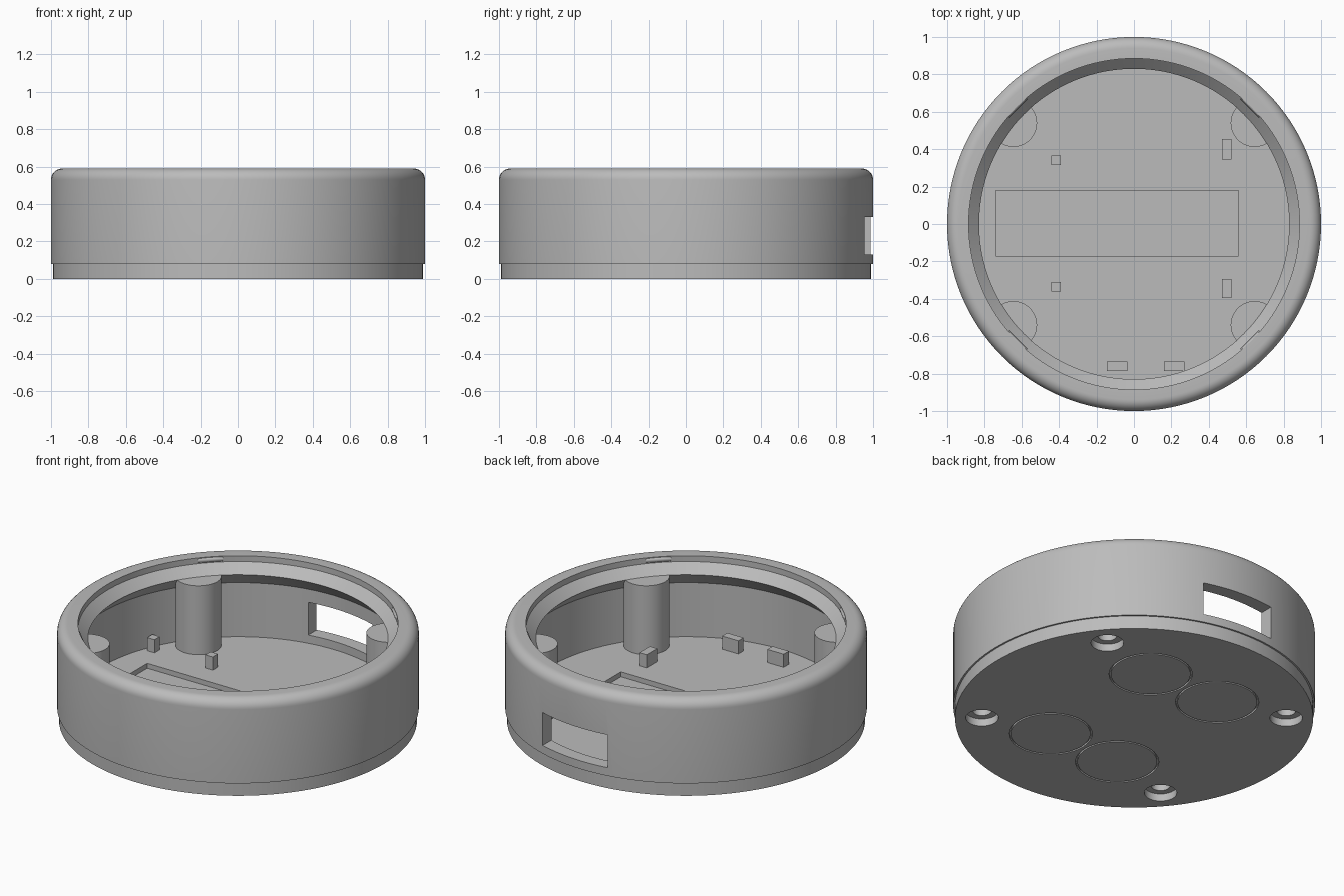
import bpy, bmesh, math
from mathutils import Matrix, Vector

cube = bpy.data.objects.get("Cube")
if cube:
    bpy.data.objects.remove(cube)

grey = bpy.data.materials.new("plain grey")
grey.use_nodes = True
COLOUR = (0.5, 0.5, 0.5, 1)
grey.diffuse_color = COLOUR
grey.node_tree.nodes["Principled BSDF"].inputs["Base Color"].default_value = COLOUR


def finish(name, bm):
    bmesh.ops.recalc_face_normals(bm, faces=bm.faces)
    mesh = bpy.data.meshes.new(name)
    bm.to_mesh(mesh)
    bm.free()
    mesh.materials.append(grey)
    obj = bpy.data.objects.new(name, mesh)
    bpy.context.collection.objects.link(obj)
    return obj


def lathe(name, profile, steps=128, at=(0, 0)):
    """Spin a closed (radius, z) profile round a vertical axis."""
    bm = bmesh.new()
    verts = [bm.verts.new((r, 0, z)) for r, z in profile]
    edges = [bm.edges.new((a, b)) for a, b in zip(verts, verts[1:] + verts[:1])]
    bmesh.ops.spin(bm, geom=verts + edges, cent=(0, 0, 0), axis=(0, 0, 1),
                   angle=math.tau, steps=steps, use_duplicate=False)
    bmesh.ops.remove_doubles(bm, verts=bm.verts, dist=1e-5)
    bmesh.ops.translate(bm, verts=bm.verts, vec=(*at, 0))
    return finish(name, bm)


def cylinder(name, r, z0, z1, at=(0, 0), steps=48):
    bm = bmesh.new()
    bmesh.ops.create_cone(bm, cap_ends=True, segments=steps, radius1=r, radius2=r,
                          depth=z1 - z0,
                          matrix=Matrix.Translation((*at, (z0 + z1) / 2)))
    return finish(name, bm)


def box(name, lo, hi):
    lo, hi = Vector(lo), Vector(hi)
    bm = bmesh.new()
    bmesh.ops.create_cube(bm, size=1, matrix=Matrix.Translation((lo + hi) / 2)
                          @ Matrix.Diagonal((*(hi - lo), 1)))
    return finish(name, bm)


def cut(obj, cutters):
    """Subtract each cutter, then discard it."""
    bpy.context.view_layer.objects.active = obj
    for cutter in cutters:
        mod = obj.modifiers.new("cut", "BOOLEAN")
        mod.operation, mod.solver, mod.object = "DIFFERENCE", "EXACT", cutter
        bpy.ops.object.modifier_apply(modifier=mod.name)
        bpy.data.objects.remove(cutter)


def smooth(obj):
    bpy.ops.object.select_all(action="DESELECT")
    obj.select_set(True)
    bpy.context.view_layer.objects.active = obj
    bpy.ops.object.shade_smooth_by_angle(angle=math.radians(30))


FLOOR, TOP, FILLET = 0.08, 0.59, 0.06
CORNERS = [(sx, sy) for sx in (-1, 1) for sy in (-1, 1)]


def screw_cutters(at):
    return [cylinder("counterbore", 0.09, -0.05, 0.045, at),
            cylinder("screw_bore", 0.052, -0.05, 0.35, at)]


# Outer wall with rounded top edge and inward lip
fillet = [(1 - FILLET + FILLET * math.cos(a), TOP - FILLET + FILLET * math.sin(a))
          for a in (math.pi / 2 * i / 8 for i in range(9))]
wall = lathe("outer_wall", [(0.92, FLOOR), (1, FLOOR)] + fillet
             + [(0.885, TOP), (0.885, 0.555), (0.83, 0.5), (0.92, 0.41)])
cut(wall, [box("port", (-0.16, 0.8, 0.13), (0.3, 1.1, 0.33))])
smooth(wall)

# Base plate with pocket, screw holes and ring grooves underneath
base = cylinder("base_plate", 0.99, 0, FLOOR, steps=128)
cutters = [box("pocket", (-0.74, -0.17, 0.05), (0.56, 0.18, 0.2))]
for sx, sy in CORNERS:
    cutters += screw_cutters((0.645 * sx, 0.54 * sy))
    cutters.append(lathe("groove", [(0.22, -0.02), (0.23, -0.02), (0.23, 0.012),
                                    (0.22, 0.012)], 48, (0.24 * sx, 0.43 * sy)))
cut(base, cutters)
smooth(base)

# Screw posts
for sx, sy in CORNERS:
    at = (0.645 * sx, 0.54 * sy)
    post = cylinder("screw_post", 0.128, FLOOR, 0.5, at)
    cut(post, screw_cutters(at))
    smooth(post)

# Small locating pegs: x, y, width, depth
for x, y, w, d in [(-0.415, 0.34, 0.05, 0.05), (-0.415, -0.335, 0.05, 0.05),
                   (-0.81, 0.34, 0.05, 0.05), (-0.81, -0.335, 0.05, 0.05),
                   (0.495, 0.4, 0.05, 0.11), (0.495, -0.345, 0.05, 0.1),
                   (-0.09, -0.76, 0.11, 0.05), (0.215, -0.76, 0.11, 0.05)]:
    box("locating_peg", (x - w / 2, y - d / 2, FLOOR - 0.01),
        (x + w / 2, y + d / 2, FLOOR + 0.08))

# Snap ribs inside the rim
for sx, sy in CORNERS:
    bm = bmesh.new()
    place = (Matrix.Rotation(math.atan2(sy, sx), 4, "Z")
             @ Matrix.Translation((0.89, 0, 0.572)) @ Matrix.Rotation(math.pi / 2, 4, "X"))
    bmesh.ops.create_cone(bm, cap_ends=True, segments=16, radius1=0.015, radius2=0.015,
                          depth=0.14, matrix=place)
    smooth(finish("snap_rib", bm))
